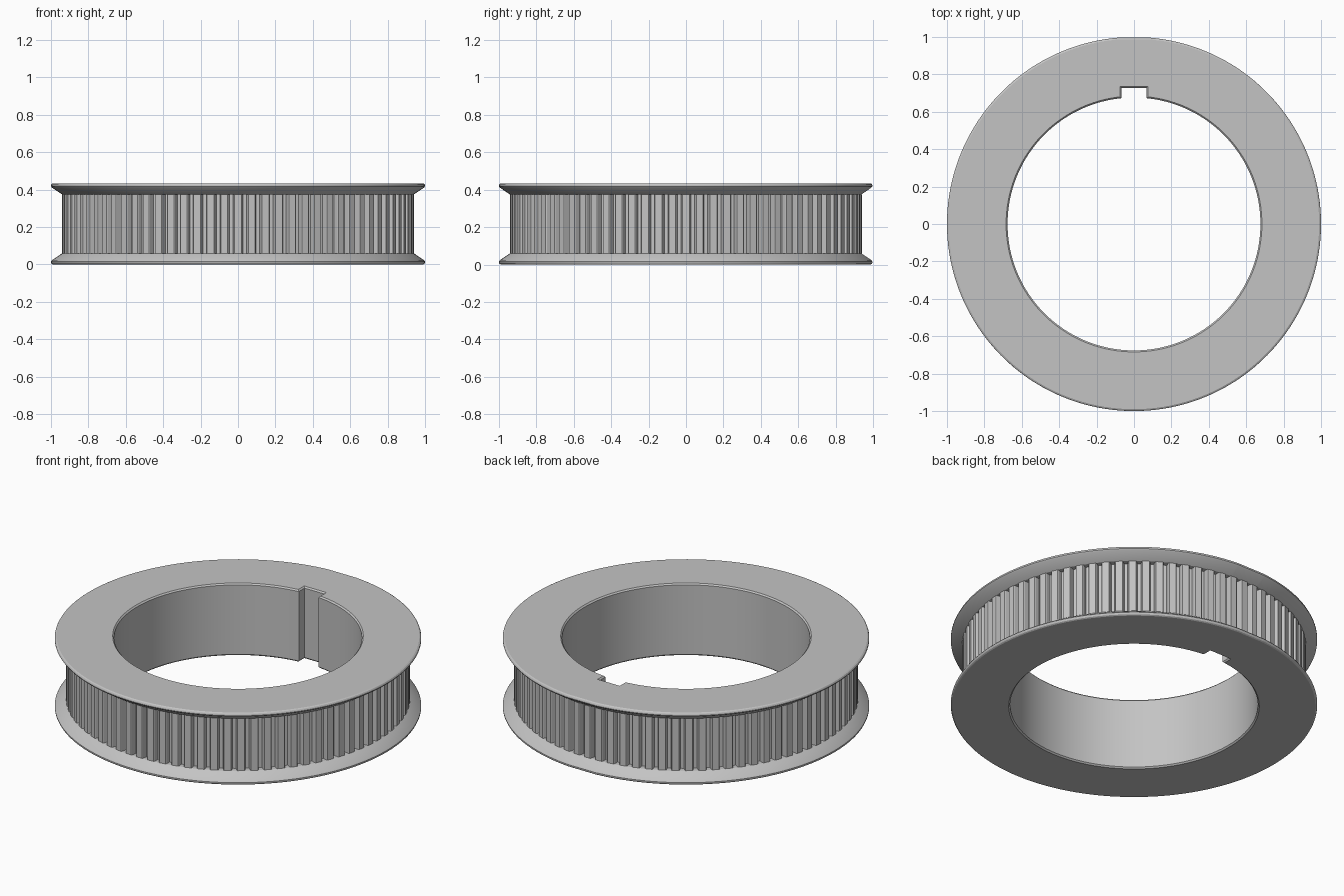
import bpy, bmesh
from math import sin, cos, pi, asin, atan2

if "Cube" in bpy.data.objects:
    bpy.data.objects.remove(bpy.data.objects["Cube"])

HEIGHT = 0.434
BORE, KEY_HALF, KEY_TOP, CHAMFER = 0.676, 0.066, 0.728, 0.008
SEGMENTS = 192
TEETH, TIP, ROOT = 80, 0.94, 0.908

steel = bpy.data.materials.new("steel grey")
steel.use_nodes = True
steel.diffuse_color = (0.55, 0.55, 0.55, 1)
steel.node_tree.nodes["Principled BSDF"].inputs["Base Color"].default_value = steel.diffuse_color


def bore_outline(grow):
    """Round bore with a square keyway at the back."""
    r, w, top = BORE + grow, KEY_HALF + grow, KEY_TOP + grow
    a = asin(w / r)
    arc = [a + (2 * pi - 2 * a) * i / SEGMENTS for i in range(SEGMENTS + 1)]
    return [(r * sin(t), r * cos(t)) for t in arc] + [(-w, top), (w, top)]


def circle_outline(radius):
    """Circle whose points line up with the bore outline."""
    angles = [atan2(x, y) for x, y in bore_outline(0)]
    return [(radius * sin(t), radius * cos(t)) for t in angles]


def loft(name, sections, closed):
    """Skin a row of (outline, z) sections."""
    bm = bmesh.new()
    rings = [[bm.verts.new((x, y, z)) for x, y in pts] for pts, z in sections]
    pairs = list(zip(rings, rings[1:]))
    if closed:
        pairs.append((rings[-1], rings[0]))
    for a, b in pairs:
        for i in range(len(a)):
            j = (i + 1) % len(a)
            bm.faces.new((a[i], a[j], b[j], b[i]))
    bmesh.ops.recalc_face_normals(bm, faces=bm.faces)
    mesh = bpy.data.meshes.new(name)
    bm.to_mesh(mesh)
    bm.free()
    mesh.materials.append(steel)
    obj = bpy.data.objects.new(name, mesh)
    bpy.context.collection.objects.link(obj)
    bpy.ops.object.select_all(action="DESELECT")
    obj.select_set(True)
    bpy.context.view_layer.objects.active = obj
    bpy.ops.object.shade_smooth_by_angle(angle=pi / 7)
    return obj


# Flanged ring: half profile from the bore outwards, mirrored in height
rim = [(0.99, 0), (0.997, 0.004), (1.0, 0.01), (1.0, 0.016), (0.995, 0.023), (0.94, 0.06), (0.88, 0.06)]
lower = [(bore_outline(0), CHAMFER), (bore_outline(CHAMFER), 0)]
lower += [(circle_outline(r), z) for r, z in rim]
upper = [(pts, HEIGHT - z) for pts, z in reversed(lower)]
loft("flanged_ring", lower + upper, True)

# Toothed belt track between the flanges
tooth = [(-0.30, TIP - 0.004), (-0.25, TIP), (0.25, TIP), (0.30, TIP - 0.004), (0.37, ROOT), (0.63, ROOT)]
track = []
for k in range(TEETH):
    for share, r in tooth:
        t = 2 * pi * (k + share) / TEETH
        track.append((r * sin(t), r * cos(t)))
loft("toothed_track", [(track, 0.06), (track, HEIGHT - 0.06)], False)
